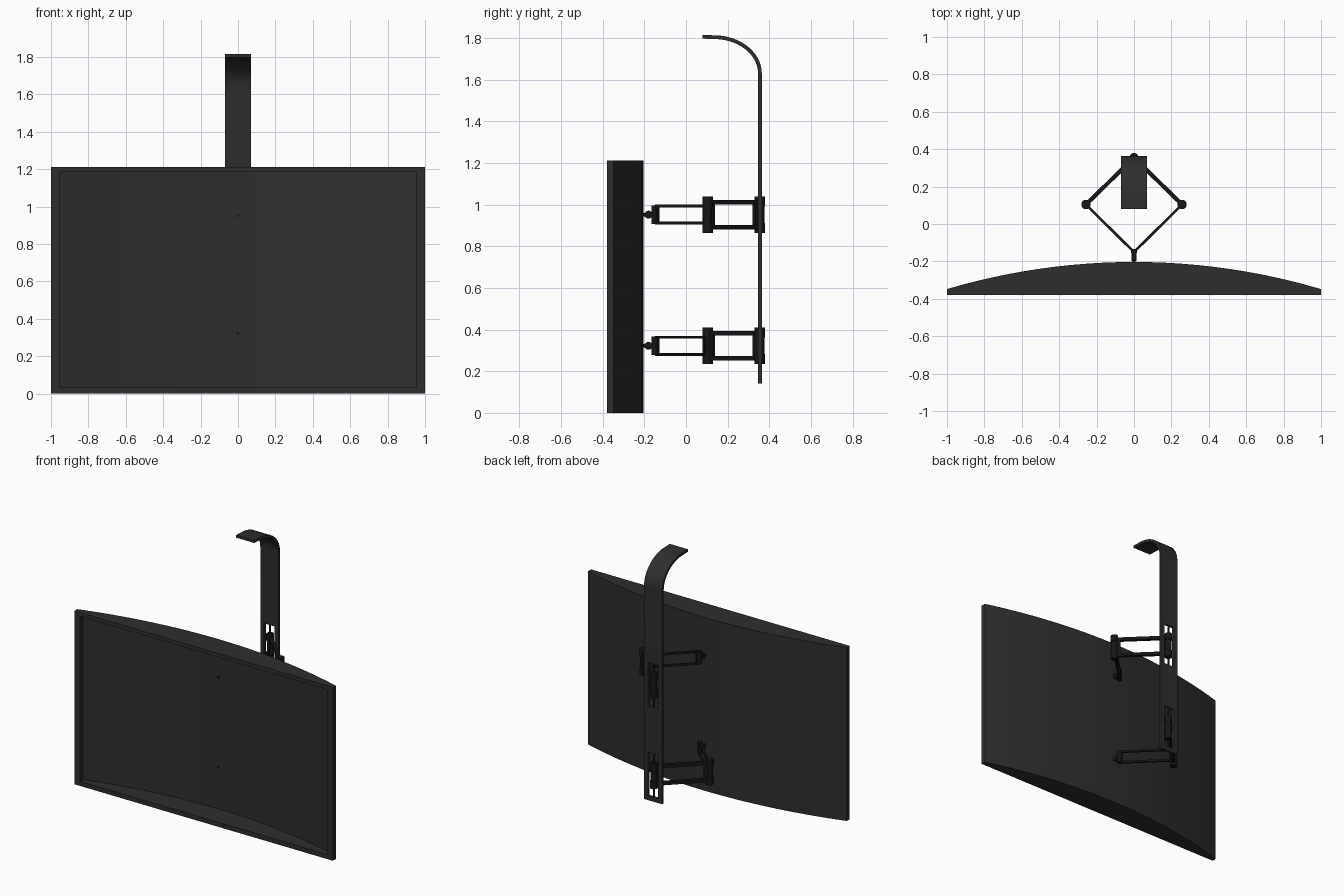
import bpy, bmesh, math
from mathutils import Vector

if "Cube" in bpy.data.objects:
    bpy.data.objects.remove(bpy.data.objects["Cube"])


def material(name, v):
    m = bpy.data.materials.new(name)
    m.diffuse_color = (v, v, v, 1)
    m.use_nodes = True
    m.node_tree.nodes["Principled BSDF"].inputs["Base Color"].default_value = m.diffuse_color
    return m


BODY = material("charcoal", 0.027)
METAL = material("black_metal", 0.008)


def finish(bm, name, mat, smooth=False):
    bmesh.ops.recalc_face_normals(bm, faces=bm.faces)
    me = bpy.data.meshes.new(name)
    bm.to_mesh(me)
    bm.free()
    ob = bpy.data.objects.new(name, me)
    bpy.context.collection.objects.link(ob)
    me.materials.append(mat)
    if smooth:
        bpy.ops.object.select_all(action='DESELECT')
        ob.select_set(True)
        bpy.context.view_layer.objects.active = ob
        bpy.ops.object.shade_smooth_by_angle(angle=math.radians(35))
    return ob


def extrude(name, pts, vec, mat, smooth=False):
    """Closed 3D outline pushed along vec."""
    bm = bmesh.new()
    f = bm.faces.new([bm.verts.new(p) for p in pts])
    r = bmesh.ops.extrude_face_region(bm, geom=[f])
    bmesh.ops.translate(bm, vec=vec, verts=[g for g in r['geom'] if isinstance(g, bmesh.types.BMVert)])
    return finish(bm, name, mat, smooth)


def cut(ob, cutter):
    m = ob.modifiers.new("cut", 'BOOLEAN')
    m.object = cutter
    m.solver = 'EXACT'
    bpy.context.view_layer.objects.active = ob
    bpy.ops.object.modifier_apply(modifier=m.name)
    bpy.data.objects.remove(cutter, do_unlink=True)


def rod(name, a, b, r, n=20):
    a, b = Vector(a), Vector(b)
    bm = bmesh.new()
    bmesh.ops.create_cone(bm, cap_ends=True, segments=n, radius1=r, radius2=r, depth=(b - a).length)
    bm.transform((b - a).to_track_quat('Z', 'Y').to_matrix().to_4x4())
    bmesh.ops.translate(bm, vec=(a + b) / 2, verts=bm.verts)
    return finish(bm, name, METAL, True)


def box(bm, origin, d, s, u, w, z):
    """Box in a link frame: u range along d, half width w along s, z range."""
    r = bmesh.ops.create_cube(bm, size=1)
    for v in r['verts']:
        c = v.co.copy()
        v.co = (origin + d * (u[0] if c.x < 0 else u[1]) + s * (2 * w * c.y)
                + Vector((0, 0, z[0] if c.z < 0 else z[1])))


# Curved screen housing with a recessed concave display
R = 3.52


def arc(half, off, n=24):
    xs = [-half + 2 * half * i / n for i in range(n + 1)]
    return [(x, -0.203 - off - (R - math.sqrt(R * R - x * x))) for x in xs]


def slab(name, half, off, front, z0, z1):
    pts = arc(half, off) + [(half, front), (-half, front)]
    return extrude(name, [(x, y, z0) for x, y in pts], (0, 0, z1 - z0), BODY)


housing = slab("screen_housing", 1.0, 0, -0.38, 0, 1.212)
cut(housing, slab("recess_cutter", 0.955, 0.012, -0.45, 0.032, 1.185))

# Mounting strap: vertical plate with an elliptical hook at the top
def strap_line(t):
    n = 14
    pts = [(0.355 + t, 0.14)]
    for i in range(n + 1):
        a = math.pi / 2 * i / n
        pts.append((0.135 + (0.22 + t) * math.cos(a), 1.63 + (0.174 + t) * math.sin(a)))
    return pts + [(0.08, 1.806 + t)]


outline = strap_line(0.009) + strap_line(-0.009)[::-1]
strap = extrude("mounting_strap", [(-0.07, y, z) for y, z in outline], (0.14, 0, 0), BODY, True)


def link(name, a, b, z, half_h, bar, w, e0, e1):
    """Open rectangular frame between two hinges."""
    a, b = Vector((*a, z)), Vector((*b, z))
    L = (b - a).length
    d = (b - a).normalized()
    s = Vector((-d.y, d.x, 0))
    bm = bmesh.new()
    for k in (-1, 1):
        zs = sorted((k * half_h, k * (half_h - bar)))
        box(bm, a, d, s, (e0, L - e1), w, zs)
    box(bm, a, d, s, (e0, e0 + bar), w, (-half_h + bar, half_h - bar))
    box(bm, a, d, s, (L - e1 - bar, L - e1), w, (-half_h + bar, half_h - bar))
    finish(bm, name, METAL)


def hinge(name, p, z):
    """Barrel with two wide end knuckles."""
    x, y = p
    rod(name + "_core", (x, y, z - 0.05), (x, y, z + 0.05), 0.021)
    rod(name + "_top_knuckle", (x, y, z + 0.04), (x, y, z + 0.088), 0.025)
    rod(name + "_bottom_knuckle", (x, y, z - 0.088), (x, y, z - 0.04), 0.025)


# Two folding arms, mirrored left/right
for label, z, side in (("upper", 0.952, 1), ("lower", 0.322, -1)):
    wall, elbow, tip = (0, 0.355), (0.257 * side, 0.104), (0, -0.15)
    window = extrude("window_cutter", [(x, 0.3, z + h) for x, h in
                     ((-0.04, -0.152), (0.04, -0.152), (0.04, 0.152), (-0.04, 0.152))], (0, 0.12, 0), BODY)
    cut(strap, window)
    rod(label + "_hinge_pin", (*wall, z - 0.155), (*wall, z + 0.155), 0.007, 12)
    hinge(label + "_wall_hinge", wall, z)
    hinge(label + "_elbow_hinge", elbow, z)
    link(label + "_rear_link", wall, elbow, z, 0.071, 0.022, 0.011, 0.018, 0.018)
    link(label + "_front_link", elbow, tip, z, 0.048, 0.014, 0.007, 0.015, 0.01)
    rod(label + "_tip_hinge", (*tip, z - 0.044), (*tip, z + 0.044), 0.016)
    # ball joint and stud into the screen
    rod(label + "_ball_stem", (0, -0.15, z), (0, -0.175, z), 0.01, 12)
    rod(label + "_ball_joint", (-0.014, -0.18, z), (0.014, -0.18, z), 0.019)
    rod(label + "_screen_stud", (0, -0.185, z), (0, -0.219, z), 0.009, 12)
